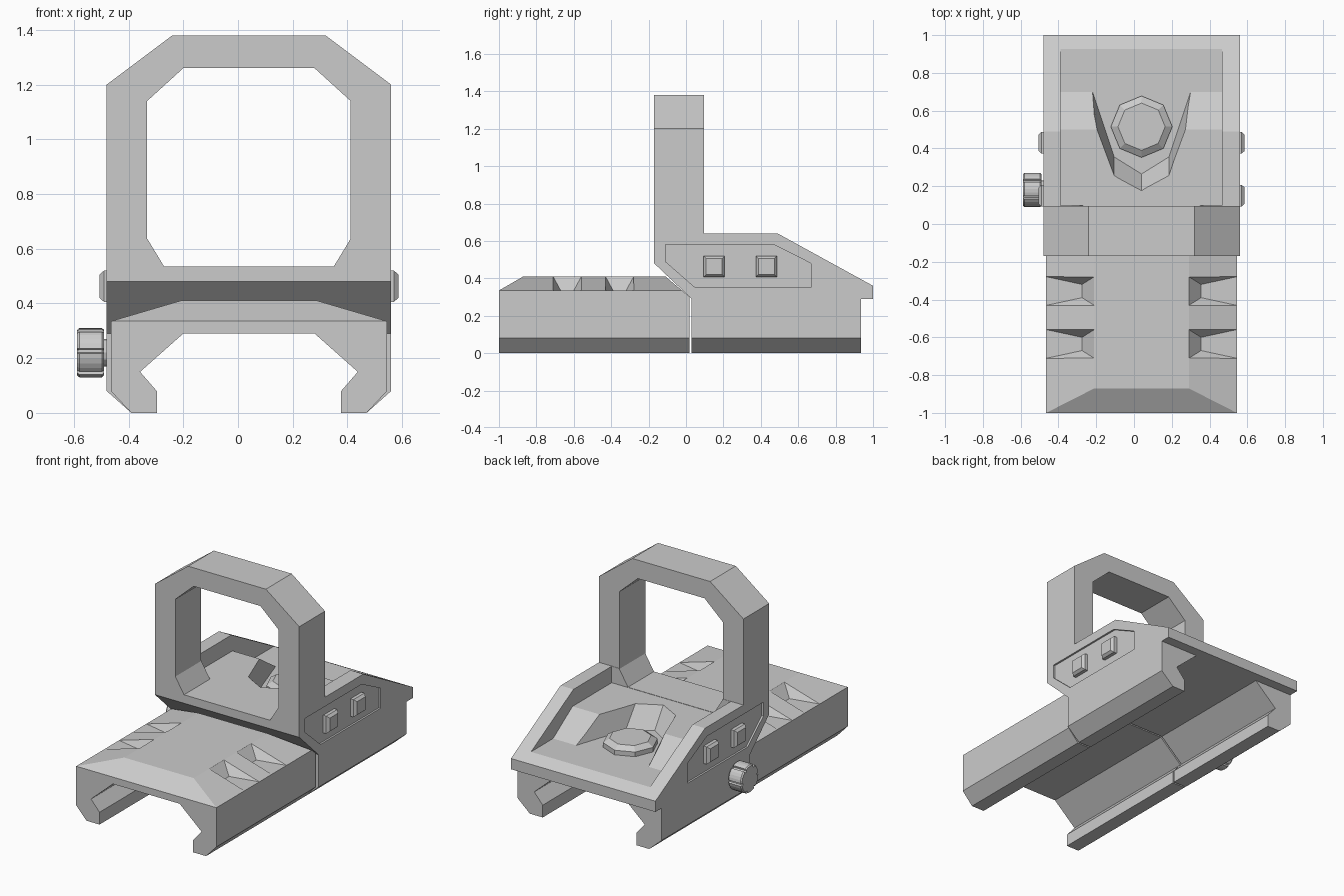
import bpy, bmesh, math
from mathutils import Vector

if "Cube" in bpy.data.objects:
    bpy.data.objects.remove(bpy.data.objects["Cube"])

CX = 0.04  # symmetry plane of the sight


def finish(bm, name):
    bmesh.ops.recalc_face_normals(bm, faces=bm.faces)
    me = bpy.data.meshes.new(name)
    bm.to_mesh(me)
    bm.free()
    ob = bpy.data.objects.new(name, me)
    bpy.context.collection.objects.link(ob)
    return ob


def loft(name, rings):
    """Solid through a list of matching closed rings of 3D points."""
    bm = bmesh.new()
    vs = [[bm.verts.new(p) for p in r] for r in rings]
    n = len(vs[0])
    bm.faces.new(vs[0])
    bm.faces.new(vs[-1])
    for a, b in zip(vs, vs[1:]):
        for i in range(n):
            j = (i + 1) % n
            bm.faces.new((a[i], a[j], b[j], b[i]))
    return finish(bm, name)


def prism(name, pts, axis, a, b):
    put = {'x': lambda p, t: (t, p[0], p[1]), 'y': lambda p, t: (p[0], t, p[1])}[axis]
    return loft(name, [[put(p, t) for p in pts] for t in (a, b)])


def hull(name, pts):
    bm = bmesh.new()
    for p in pts:
        bm.verts.new(p)
    bmesh.ops.convex_hull(bm, input=bm.verts)
    return finish(bm, name)


def sym(half):
    """Complete a half outline (offsets from CX) by mirroring it."""
    right = [(CX + x, z) for x, z in half]
    left = [(CX - x, z) for x, z in reversed(half) if x > 1e-6]
    return right + left


def boolean(ob, cutter, op='DIFFERENCE'):
    m = ob.modifiers.new('cut', 'BOOLEAN')
    m.operation, m.solver, m.object = op, 'EXACT', cutter
    bpy.context.view_layer.objects.active = ob
    bpy.ops.object.modifier_apply(modifier=m.name)
    bpy.data.objects.remove(cutter)


def rail(w):
    """Half cross-section of the rail clamp, inside ceiling to outer wall."""
    return [(0.24, 0.29), (0.398, 0.15), (0.337, 0.08), (0.337, 0), (0.43, 0), (w, 0.08)]


# front rail clamp with chamfered top
front = prism('front_clamp', sym(rail(0.505) + [(0.505, 0.335), (0.25, 0.41)]), 'y', -1.1, 0.1)
# the outline closes across the top and the ceiling through mirroring
side = [(-1, -0.1), (0.02, -0.1), (0.02, 0.30), (-0.11, 0.41), (-0.12, 0.45),
        (-0.80, 0.45), (-1, 0.335)]
side[4:6] = [(-0.157, 0.45), (-0.801, 0.45)]
boolean(front, prism('cutter', side, 'x', -1, 1), 'INTERSECT')

# four wedge notches
for s in (-1, 1):
    for y in (-0.355, -0.635):
        pts = []
        for t in (-1, 1):
            pts += [(CX + s * 0.25, y + t * 0.076, 0.411), (CX + s * 0.6, y + t * 0.076, 0.45),
                    (CX + s * 0.315, y + t * 0.035, 0.335), (CX + s * 0.505, y + t * 0.076, 0.335),
                    (CX + s * 0.6, y + t * 0.076, 0.335)]
        boolean(front, hull('cutter', pts))

# rear body and upright window frame
body = prism('sight_body', sym(rail(0.52) + [(0.52, 1.2), (0.28, 1.38)]), 'y', -0.4, 1.2)
side = [(0.03, -0.1), (0.935, -0.1), (0.935, 0.29), (1, 0.29), (1, 0.36), (0.49, 0.64),
        (0.095, 0.64), (0.095, 1.5), (-0.17, 1.5), (-0.17, 0.48), (0.03, 0.29)]
boolean(body, prism('cutter', side, 'x', -1, 1), 'INTERSECT')

# sloping tray behind the frame
tray = [(0.097, 0.533), (0.5, 0.533), (0.70, 0.40), (1.1, 0.40), (1.1, 0.8), (0.097, 0.8)]
boolean(body, prism('cutter', tray, 'x', -0.39, 0.467))

# window opening
window = sym([(0.31, 0.535), (0.372, 0.637), (0.372, 1.14), (0.24, 1.26)])
boolean(body, prism('cutter', window, 'y', -0.5, 0.15))

# U-shaped pit around the dial
low = sym([(0.293, 0.8), (0.145, 0.355), (0, 0.265)])
high = sym([(0.345, 0.8), (0.145, 0.255), (0, 0.175)])
ring = [(*p, 0.40) for p in low]
top = [Vector(b).lerp(Vector((*t, 0.535)), 1.2) for b, t in zip(ring, high)]
boolean(body, loft('cutter', [ring, top]))

# recessed side panels with two bevelled buttons each
panel = [(-0.11, 0.58), (0.47, 0.58), (0.668, 0.48), (0.668, 0.35), (0.05, 0.35), (-0.11, 0.49)]
for s, label in ((-1, 'left'), (1, 'right')):
    boolean(body, prism('cutter', panel, 'x', CX + s * 0.508, CX + s * 0.6))
    for i, y in enumerate((0.15, 0.43)):
        rings = [[(CX + s * x, y + a * r, 0.463 + b * r)
                  for a, b in ((-1, -1), (1, -1), (1, 1), (-1, 1))]
                 for x, r in ((0.49, 0.057), (0.53, 0.057), (0.546, 0.043))]
        loft(f'{label}_button_{i + 1}', rings)

# eight-sided top dial
loft('top_dial', [[(CX + r * math.cos(k * math.pi / 4), 0.515 + r * math.sin(k * math.pi / 4), z)
                   for k in range(8)]
                  for r, z in ((0.163, 0.395), (0.163, 0.43), (0.125, 0.455))])

# grooved clamp knob on the left side, with its shaft
spokes = []
for k in range(6):
    spokes += [(k * 60 + d, r) for d, r in
               ((0, 0.09), (12, 0.09), (24, 0.09), (36, 0.09), (48, 0.09), (50, 0.078), (58, 0.078))]


def knob_ring(x, f):
    return [(x, 0.18 + f * r * math.cos(math.radians(a + 2)), 0.22 + f * r * math.sin(math.radians(a + 2)))
            for a, r in spokes]


loft('side_knob', [knob_ring(x, f) for x, f in
                   ((-0.588, 0.93), (-0.58, 1), (-0.497, 1), (-0.49, 0.93))])
loft('knob_shaft', [[(x, 0.18 + 0.05 * math.cos(k * math.pi / 6), 0.22 + 0.05 * math.sin(k * math.pi / 6))
                     for k in range(12)] for x in (-0.495, -0.46)])
